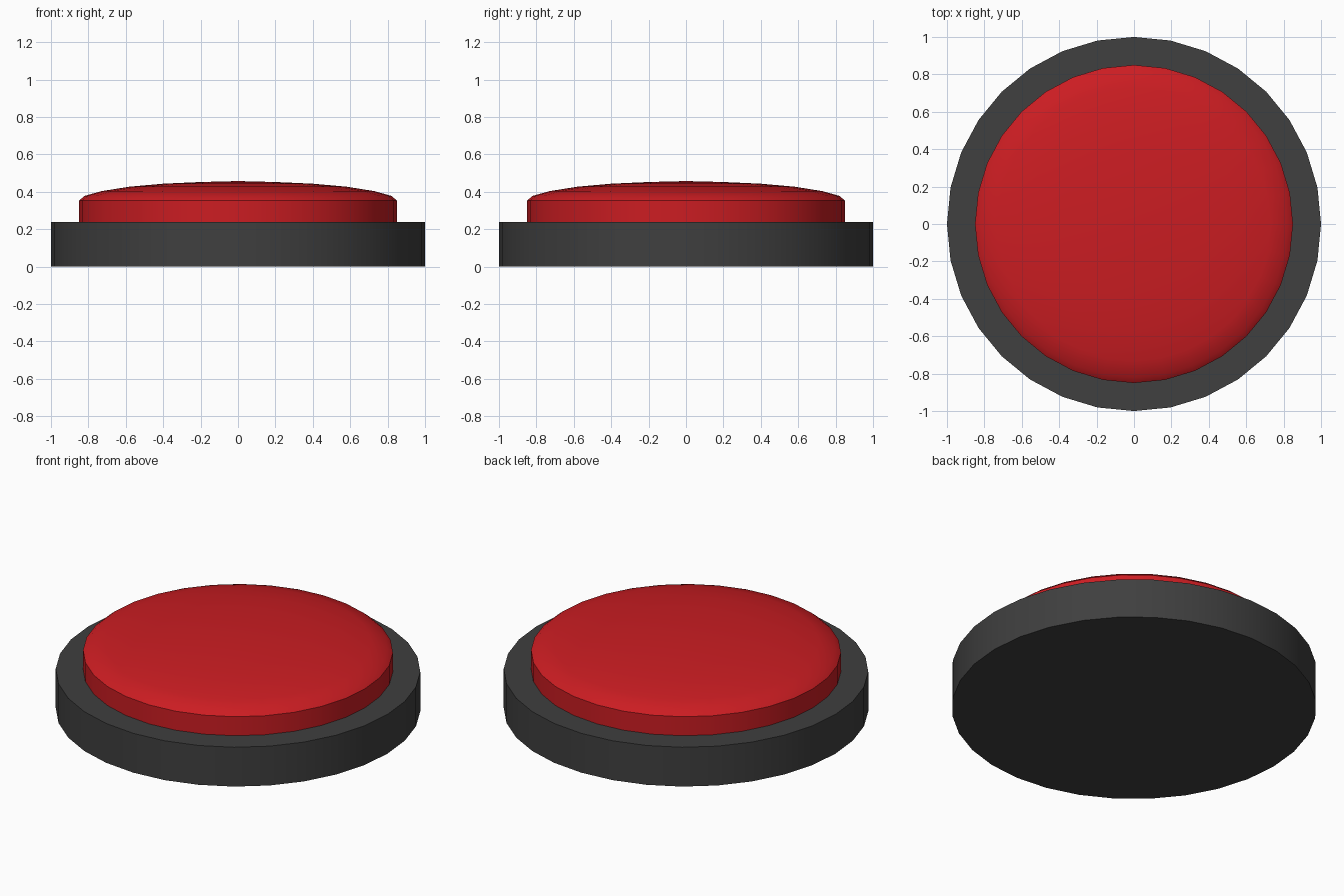
import bpy, bmesh, math

if "Cube" in bpy.data.objects:
    bpy.data.objects.remove(bpy.data.objects["Cube"])

SIDES = 32


def material(name, rgb):
    mat = bpy.data.materials.new(name)
    mat.diffuse_color = (*rgb, 1)
    mat.use_nodes = True
    mat.node_tree.nodes["Principled BSDF"].inputs["Base Color"].default_value = mat.diffuse_color
    return mat


def lathe(name, profile, mat):
    """Closed solid from (radius, z) rings, bottom to top; radius 0 makes a pole."""
    bm = bmesh.new()
    rings = []
    for r, z in profile:
        if r == 0:
            rings.append([bm.verts.new((0, 0, z))])
        else:
            rings.append([bm.verts.new((r * math.cos(a), r * math.sin(a), z))
                          for a in (2 * math.pi * i / SIDES for i in range(SIDES))])
    for low, high in zip(rings, rings[1:]):
        for i in range(SIDES):
            j = (i + 1) % SIDES
            if len(high) == 1:
                bm.faces.new((low[i], low[j], high[0]))
            else:
                bm.faces.new((low[i], low[j], high[j], high[i]))
    bm.faces.new(rings[0][::-1])
    if len(rings[-1]) > 1:
        bm.faces.new(rings[-1])
    mesh = bpy.data.meshes.new(name)
    bm.to_mesh(mesh)
    bm.free()
    mesh.materials.append(mat)
    obj = bpy.data.objects.new(name, mesh)
    bpy.context.collection.objects.link(obj)
    bpy.ops.object.select_all(action='DESELECT')
    obj.select_set(True)
    bpy.context.view_layer.objects.active = obj
    bpy.ops.object.shade_smooth_by_angle(angle=math.radians(40))
    return obj


# Dark round housing
lathe("base", [(1, 0), (1, 0.12), (1, 0.238)],
      material("dark_plastic", (0.05, 0.05, 0.05)))

# Red domed push button, seated on the housing
lathe("button", [(0.85, 0.238), (0.85, 0.353), (0.82, 0.378), (0.73, 0.403),
                 (0.58, 0.427), (0.4, 0.443), (0.2, 0.452), (0, 0.457)],
      material("red_plastic", (0.6, 0.012, 0.016)))
